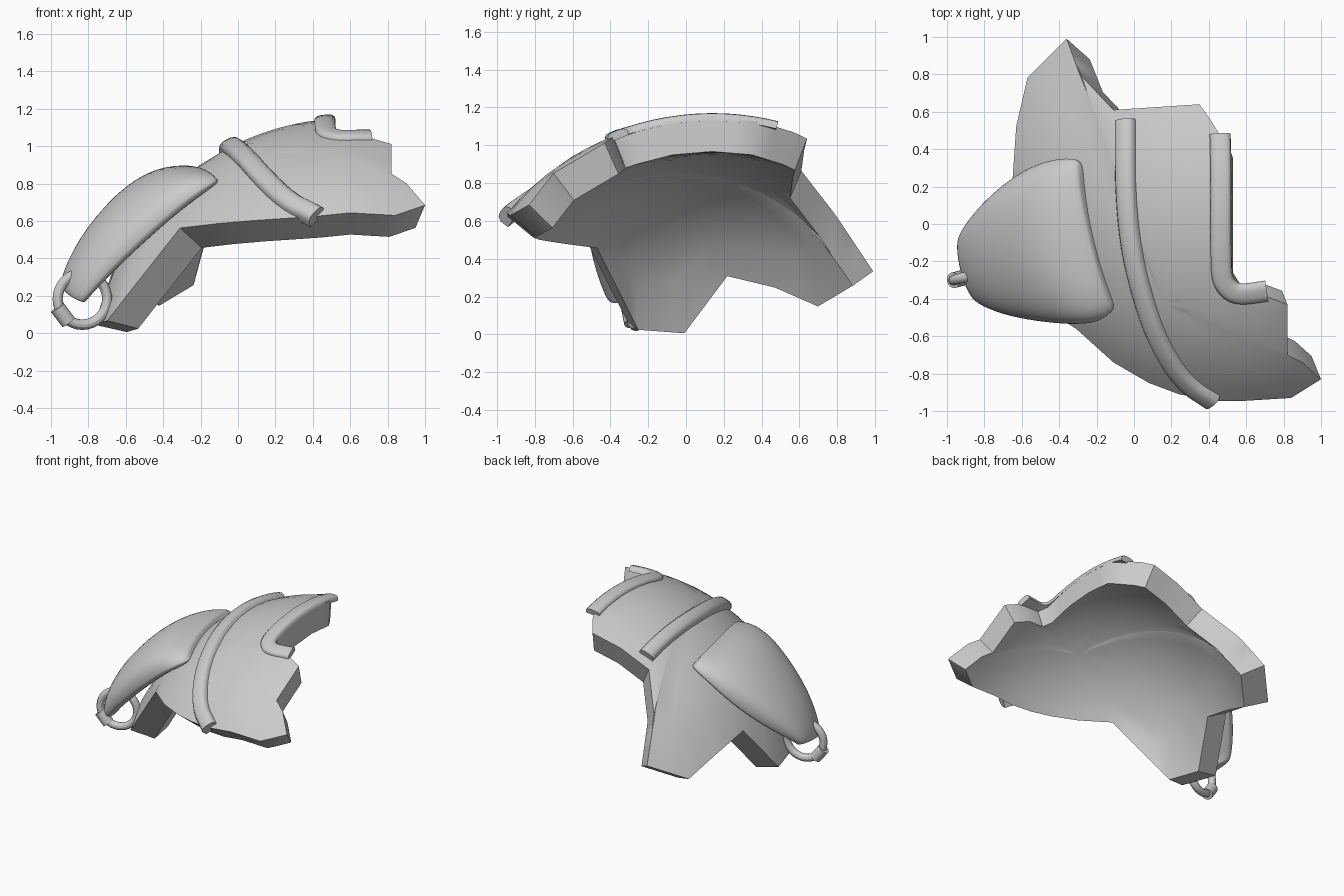
import bpy, bmesh, math
from mathutils import Vector

if "Cube" in bpy.data.objects:
    bpy.data.objects.remove(bpy.data.objects["Cube"])

C, R = Vector((0.60, 0.14, -0.265)), 1.415   # sphere the broken shell is cut from


def on_sphere(x, y, r=R):
    d = r * r - (x - C.x) ** 2 - (y - C.y) ** 2
    return Vector((x, y, C.z + math.sqrt(max(d, 0))))


def finish(name, bm, angle=35, subsurf=0):
    bmesh.ops.recalc_face_normals(bm, faces=bm.faces)
    me = bpy.data.meshes.new(name)
    bm.to_mesh(me)
    bm.free()
    ob = bpy.data.objects.new(name, me)
    bpy.context.collection.objects.link(ob)
    if subsurf:
        ob.modifiers.new("smooth", 'SUBSURF').levels = subsurf
        ob.modifiers["smooth"].render_levels = subsurf
    bpy.ops.object.select_all(action='DESELECT')
    ob.select_set(True)
    bpy.context.view_layer.objects.active = ob
    bpy.ops.object.shade_smooth_by_angle(angle=math.radians(angle))
    return ob


def loft(bm, sections):
    rings = [[bm.verts.new(p) for p in s] for s in sections]
    n = len(rings[0])
    for a, b in zip(rings, rings[1:]):
        for i in range(n):
            j = (i + 1) % n
            bm.faces.new((a[i], a[j], b[j], b[i]))
    bm.faces.new(rings[0])
    bm.faces.new(rings[-1][::-1])


# Broken shell: jagged outline seen from above, thickened towards the sphere centre
outline = [(-.36, .99), (-.57, .78), (-.63, .52), (-.65, .23), (-.77, -.03), (-.70, -.31),
           (-.31, -.56), (-.11, -.74), (.08, -.85), (.24, -.91), (.42, -.945), (.60, -.945),
           (.84, -.93), (1.0, -.83), (.90, -.74), (.82, -.70), (.82, -.43), (.70, -.385),
           (.56, -.385), (.52, -.32), (.52, -.1), (.52, .14), (.52, .38), (.40, .57),
           (.35, .64), (.12, .625), (-.11, .61), (-.28, .79)]
edge = []   # straight broken edges, split into short pieces
for p, q in zip(outline, outline[1:] + outline[:1]):
    a, b = on_sphere(*p), on_sphere(*q)
    parts = max(1, round((b - a).length / .14))
    edge += [a.lerp(b, k / parts) for k in range(parts)]
bm = bmesh.new()
mid, steps, n = (.15, -.42), 8, len(edge)
rims = []
for scale in (1.0, 0.872):
    def vert(p):
        return bm.verts.new(C + (p - C) * scale)
    rings = []
    for k in range(1, steps):
        f = k / steps
        rings.append([vert(on_sphere(mid[0] + (p.x - mid[0]) * f, mid[1] + (p.y - mid[1]) * f)) for p in edge])
    rings.append([vert(p) for p in edge])
    hub = vert(on_sphere(*mid))
    for i in range(n):
        j = (i + 1) % n
        bm.faces.new((hub, rings[0][i], rings[0][j]))
        for a, b in zip(rings, rings[1:]):
            bm.faces.new((a[i], b[i], b[j], a[j]))
    rims.append(rings[-1])
for i in range(n):
    j = (i + 1) % n
    bm.faces.new((rims[0][i], rims[1][i], rims[1][j], rims[0][j]))
finish("shell", bm)


# Raised bands laid over the shell
def band(name, path, width, height):
    pts = [Vector(p) for p in path]
    for _ in range(2):
        cut = [pts[0]]
        for a, b in zip(pts, pts[1:]):
            cut += [a.lerp(b, .25), a.lerp(b, .75)]
        pts = cut + [pts[-1]]
    pts = [on_sphere(p.x, p.y) for p in pts]
    prof = [(-1, -.8), (-1, .3), (-.75, .8), (-.35, .97), (.35, .97), (.75, .8), (1, .3), (1, -.8)]
    sections = []
    for i, p in enumerate(pts):
        t = pts[min(i + 1, len(pts) - 1)] - pts[max(i - 1, 0)]
        up = (p - C).normalized()
        side = t.cross(up).normalized()
        sections.append([p + side * u * width / 2 + up * h * height for u, h in prof])
    bm = bmesh.new()
    loft(bm, sections)
    finish(name, bm, 50)


band("middle_band", [(-.045, .55), (-.045, .2), (-.02, -.1), (.035, -.35), (.125, -.62),
                     (.26, -.84), (.42, -.945)], .115, .045)
band("edge_band", [(.46, .48), (.465, .3), (.465, .1), (.465, -.22), (.475, -.31), (.52, -.365),
                   (.58, -.38), (.71, -.36)], .11, .025)

# Tapered pad: cross-sections between a back and a front edge, domed outwards
stations = [((-.29, .355, .84), (-.10, -.46, .82), .085),
            ((-.42, .355, .77), (-.18, -.53, .77), .17),
            ((-.58, .30, .62), (-.33, -.54, .66), .215),
            ((-.76, .15, .43), (-.62, -.50, .40), .185),
            ((-.91, -.03, .28), (-.81, -.43, .20), .085),
            ((-.92, -.07, .24), (-.835, -.40, .165), .05)]
sections = []
for k, (b, f, h) in enumerate(stations):
    b, f = Vector(b), Vector(f)
    up = ((b + f) / 2 - C).normalized()
    sec = []
    for i in range(16):
        a = math.tau * i / 16
        u, v = math.cos(a), math.sin(a)
        v = h * v ** .8 if v > 0 else .05 * v
        sec.append((b + f) / 2 + (b - f) / 2 * u * 1.02 + up * v)
    sections.append(sec)
for end in (0, -1):   # small inset end sections keep the caps crisp
    m = sum(sections[end], Vector()) / 16
    inset = [m + (p - m) * .88 for p in sections[end]]
    sections.insert(0, inset) if end == 0 else sections.append(inset)
bm = bmesh.new()
loft(bm, sections)
finish("pad", bm, 50, 2)

# Hanging ring with a clasp bead
centre, turn, big = Vector((-.832, -.265, .182)), math.radians(15), .137
bpy.ops.mesh.primitive_torus_add(major_radius=big, minor_radius=.028, major_segments=32, minor_segments=12,
                                 location=centre, rotation=(math.pi / 2, 0, turn))
bpy.context.object.name = "ring"
bpy.ops.object.shade_smooth_by_angle()
a = math.radians(218)
flat = Vector((math.cos(turn), math.sin(turn), 0))
up = Vector((0, 0, 1))
spot = centre + (flat * math.cos(a) + up * math.sin(a)) * big
along = up * math.cos(a) - flat * math.sin(a)
bpy.ops.mesh.primitive_cylinder_add(vertices=16, radius=.042, depth=.1, location=spot,
                                    rotation=along.to_track_quat('Z', 'Y').to_euler())
bpy.context.object.name = "ring_clasp"
bpy.ops.object.shade_smooth_by_angle()
